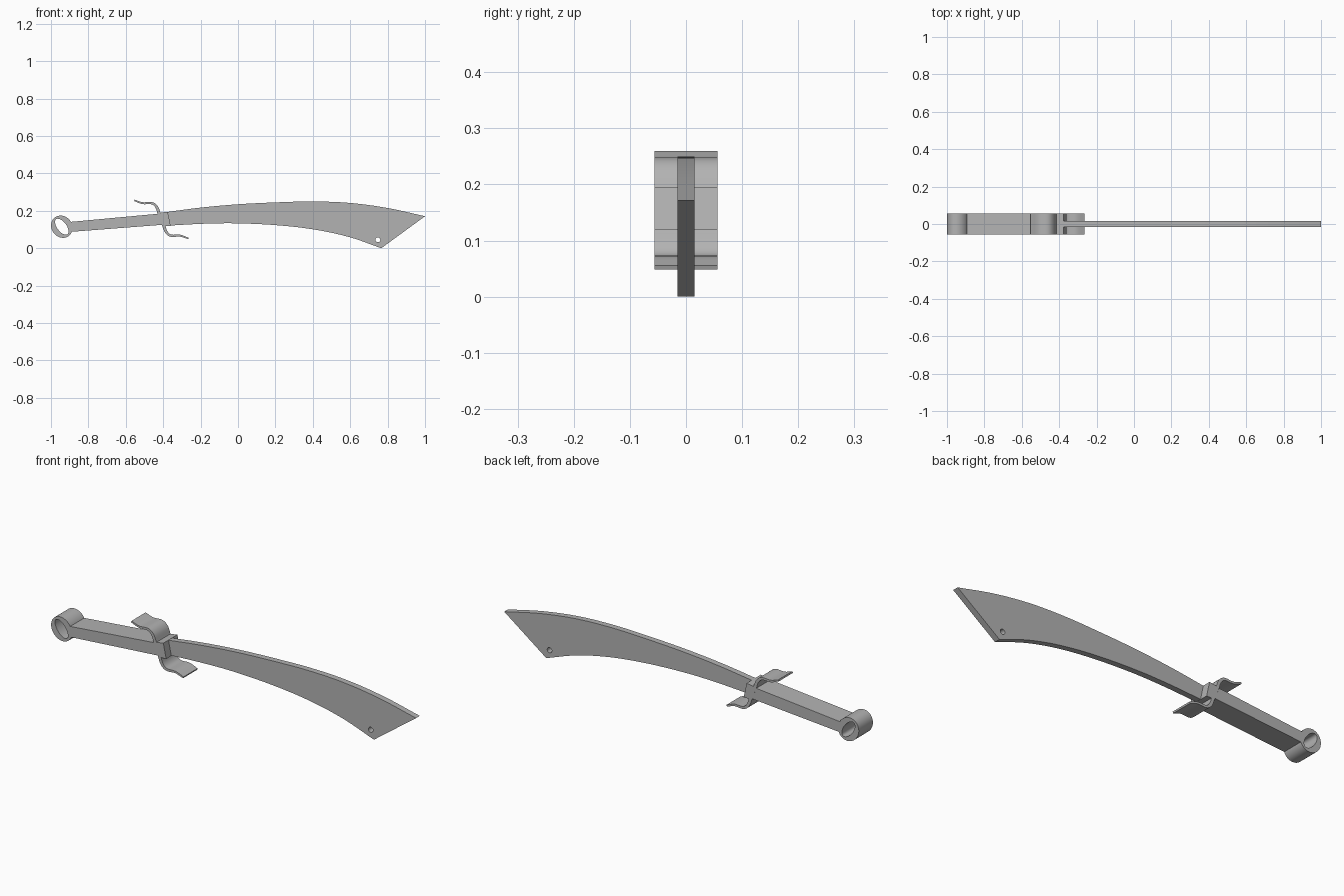
import bpy, bmesh, math
from mathutils import Vector

cube = bpy.data.objects.get("Cube")
if cube:
    bpy.data.objects.remove(cube, do_unlink=True)

steel = bpy.data.materials.new("plain grey steel")
steel.use_nodes = True
GREY = (0.45, 0.45, 0.45, 1)
steel.diffuse_color = GREY
steel.node_tree.nodes["Principled BSDF"].inputs["Base Color"].default_value = GREY


def smooth_path(points, steps=8):
    """Sample a smooth curve through the given (x, z) points."""
    p = [Vector(q) for q in points]
    p = [2 * p[0] - p[1]] + p + [2 * p[-1] - p[-2]]
    out = []
    for a, b, c, d in zip(p, p[1:], p[2:], p[3:]):
        for i in range(steps):
            t = i / steps
            out.append(b + (c - a) * t / 2 + (a - 2.5 * b + 2 * c - d / 2) * t**2
                       + (1.5 * (b - c) + (d - a) / 2) * t**3)
    return out + [p[-2]]


def ellipse(cx, cz, a, b, tilt=0, count=40):
    """Closed outline of a tilted ellipse."""
    c, s = math.cos(tilt), math.sin(tilt)
    out = []
    for i in range(count):
        t = math.tau * i / count
        u, v = a * math.cos(t), b * math.sin(t)
        out.append((cx + u * c - v * s, cz + u * s + v * c))
    return out


def plate(name, loops, half_width):
    """Extrude an outline, with optional hole outlines, evenly about y = 0."""
    bm = bmesh.new()
    edges = []
    for loop in loops:
        verts = [bm.verts.new((x, -half_width, z)) for x, z in loop]
        edges += [bm.edges.new((v, w)) for v, w in zip(verts, verts[1:] + verts[:1])]
    bmesh.ops.triangle_fill(bm, use_beauty=True, use_dissolve=False, edges=edges)
    ext = bmesh.ops.extrude_face_region(bm, geom=bm.faces[:], use_keep_orig=True)
    moved = [g for g in ext["geom"] if isinstance(g, bmesh.types.BMVert)]
    bmesh.ops.translate(bm, verts=moved, vec=(0, 2 * half_width, 0))
    bmesh.ops.recalc_face_normals(bm, faces=bm.faces[:])
    mesh = bpy.data.meshes.new(name)
    bm.to_mesh(mesh)
    bm.free()
    mesh.materials.append(steel)
    obj = bpy.data.objects.new(name, mesh)
    bpy.context.collection.objects.link(obj)
    bpy.ops.object.select_all(action="DESELECT")
    obj.select_set(True)
    bpy.context.view_layer.objects.active = obj
    bpy.ops.object.shade_smooth_by_angle(angle=math.radians(30))
    return obj


def strip(points, thick_start, thick_end):
    """Outline of a tapering band that follows a smooth path."""
    path = smooth_path(points)
    left, right = [], []
    last = len(path) - 1
    for i, p in enumerate(path):
        along = (path[min(i + 1, last)] - path[max(i - 1, 0)]).normalized()
        side = Vector((-along.y, along.x)) * (thick_start + (thick_end - thick_start) * i / last) / 2
        left.append(p + side)
        right.append(p - side)
    return left + right[::-1]


WIDE, THIN = 0.056, 0.015

# Curved blade with a small hole near the lower corner
back = [(-0.385, 0.193), (-0.2, 0.217), (0, 0.235), (0.2, 0.245), (0.4, 0.25),
        (0.6, 0.242), (0.8, 0.215), (1, 0.171)]
edge = [(0.766, 0), (0.6, 0.058), (0.42, 0.098), (0.22, 0.122), (0, 0.133),
        (-0.18, 0.131), (-0.37, 0.121)]
plate("blade", [smooth_path(back) + smooth_path(edge),
                ellipse(0.748, 0.045, 0.013, 0.013, count=20)], THIN)

# Handle and the collar that holds the blade
plate("handle", [[(-0.893, 0.141), (-0.43, 0.184), (-0.407, 0.125), (-0.888, 0.088)]], WIDE)
plate("guard_collar", [[(-0.431, 0.187), (-0.376, 0.195), (-0.36, 0.12), (-0.405, 0.12)]], WIDE)

# Pommel ring with a slanted oval hole
tilt = math.radians(-53)
plate("pommel_ring", [ellipse(-0.942, 0.115, 0.062, 0.055, tilt),
                      ellipse(-0.942, 0.115, 0.05, 0.025, tilt)], WIDE)

# Guard arms, the lower one being the upper turned half round
arm = [(-0.421, 0.184), (-0.436, 0.222), (-0.462, 0.241), (-0.51, 0.241), (-0.554, 0.256)]
plate("upper_guard_arm", [strip(arm, 0.017, 0.008)], WIDE)
plate("lower_guard_arm", [strip([(-0.819 - x, 0.308 - z) for x, z in arm], 0.017, 0.008)], WIDE)
